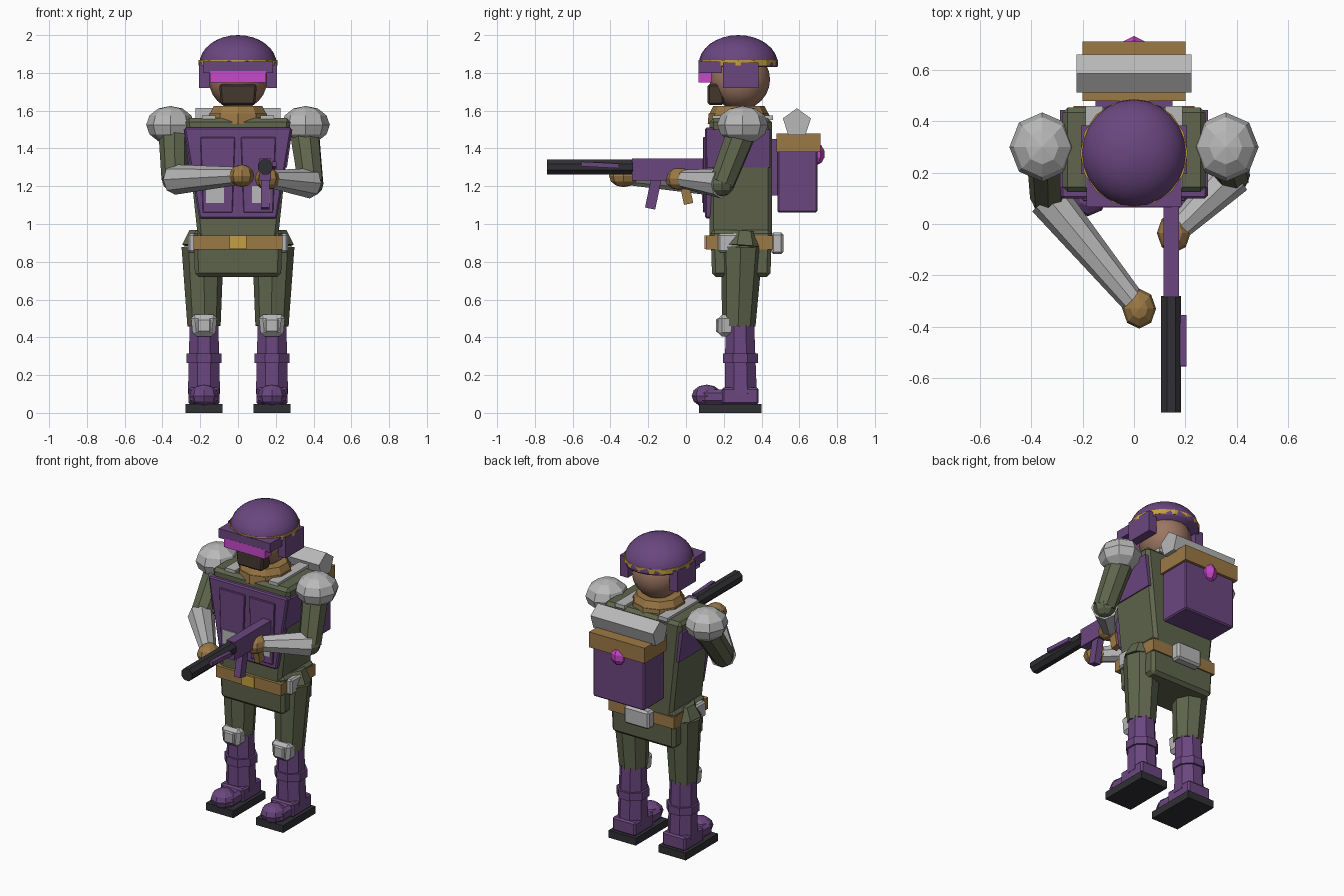
import bpy, bmesh
from math import pi, cos, sin, radians
from mathutils import Vector, Matrix

old = bpy.data.objects.get("Cube")
if old:
    bpy.data.objects.remove(old, do_unlink=True)


def colour(name, r, g, b):
    m = bpy.data.materials.new(name)
    m.use_nodes = True
    m.diffuse_color = (r, g, b, 1)
    shader = next(n for n in m.node_tree.nodes if n.type == 'BSDF_PRINCIPLED')
    shader.inputs["Base Color"].default_value = (r, g, b, 1)
    shader.inputs["Roughness"].default_value = 0.8
    return m


PURPLE = colour("purple", .145, .062, .215)
OLIVE = colour("olive", .115, .13, .073)
GREY = colour("light grey", .48, .48, .48)
TAN = colour("tan leather", .33, .19, .06)
PINK = colour("bright pink", .58, .065, .6)
SKIN = colour("skin", .33, .18, .12)
DARK = colour("near black", .03, .03, .035)
GOLD = colour("gold", .56, .34, .05)
BROWN = colour("dark brown", .06, .04, .028)


def finish(name, bm, mat, bevel=0, smooth=False):
    bmesh.ops.recalc_face_normals(bm, faces=bm.faces)
    mesh = bpy.data.meshes.new(name)
    bm.to_mesh(mesh)
    bm.free()
    mesh.materials.append(mat)
    ob = bpy.data.objects.new(name, mesh)
    bpy.context.collection.objects.link(ob)
    if bevel:
        mod = ob.modifiers.new("bevel", 'BEVEL')
        mod.width = bevel
        mod.segments = 1
    for p in mesh.polygons:
        p.use_smooth = smooth
    return ob


def box(name, xs, ys, zs, mat, bevel=0, taper=(1, 1), tilt=0):
    """Box between limits; taper scales the bottom in x and y, tilt turns it about x."""
    bm = bmesh.new()
    bmesh.ops.create_cube(bm, size=1)
    mid = Vector([(a + b) / 2 for a, b in (xs, ys, zs)])
    size = [abs(b - a) for a, b in (xs, ys, zs)]
    for v in bm.verts:
        if v.co.z < 0:
            v.co.x *= taper[0]
            v.co.y *= taper[1]
        v.co = Vector([c * s for c, s in zip(v.co, size)])
    bm.transform(Matrix.Translation(mid) @ Matrix.Rotation(radians(tilt), 4, 'X'))
    return finish(name, bm, mat, bevel)


def tube(name, start, end, r0, r1, sides, mat, turn=0, bevel=0):
    """Tapered prism from start to end."""
    a, b = Vector(start), Vector(end)
    bm = bmesh.new()
    bmesh.ops.create_cone(bm, cap_ends=True, segments=sides, radius1=r0, radius2=r1,
                          depth=(b - a).length)
    rot = (b - a).to_track_quat('Z', 'Y').to_matrix().to_4x4()
    bm.transform(Matrix.Translation((a + b) / 2) @ rot @ Matrix.Rotation(turn, 4, 'Z'))
    return finish(name, bm, mat, bevel)


def ball(name, centre, radii, mat, sides=8, rings=6, smooth=False, floor=None):
    """Ellipsoid, optionally cut flat at height floor."""
    bm = bmesh.new()
    bmesh.ops.create_uvsphere(bm, u_segments=sides, v_segments=rings, radius=1)
    bm.transform(Matrix.Translation(centre) @ Matrix.Diagonal((*radii, 1)))
    if floor is not None:
        cut = bmesh.ops.bisect_plane(bm, geom=bm.verts[:] + bm.edges[:] + bm.faces[:],
                                     plane_co=(0, 0, floor), plane_no=(0, 0, -1),
                                     clear_outer=True)["geom_cut"]
        bmesh.ops.edgeloop_fill(bm, edges=[e for e in cut if isinstance(e, bmesh.types.BMEdge)])
    return finish(name, bm, mat, 0, smooth)


def across(w):
    return (-w, w)


# Torso, vest and pelvis
box("torso", across(.28), (.125, .455), (.88, 1.56), OLIVE, .02, (.74, 1))
box("vest_sides", across(.288), (.11, .445), (1.3, 1.5), PURPLE, 0, (.9, 1))
box("chest_plate", across(.285), (.1, .15), (1.03, 1.51), PURPLE, .008, (.72, 1))
for s in (-1, 1):
    box("chest_panel", (s * .015, s * .2), (.09, .105), (1.06, 1.46), PURPLE, .004, (.85, 1))
    box("chest_pocket", (s * .075, s * .17), (.084, .1), (1.11, 1.2), GREY)
    box("shoulder_strap", (s * .12, s * .19), (.14, .46), (1.55, 1.575), GREY)
    box("hip_pouch", (s * .19, s * .265), (.17, .28), (.85, .95), GREY, .01)
box("pelvis", across(.235), (.13, .455), (.72, .97), OLIVE, .02, (.97, .95))
box("belt", across(.235), (.107, .46), (.865, .94), TAN)
box("buckle", across(.045), (.098, .115), (.867, .938), GOLD)
box("rear_pouch", across(.09), (.45, .515), (.84, .955), GREY, .012)

# Head and helmet
tube("collar", (0, .28, 1.53), (0, .28, 1.585), .165, .16, 10, TAN)
tube("collar_top", (0, .28, 1.585), (0, .28, 1.625), .155, .135, 10, TAN)
ball("head", (0, .285, 1.765), (.155, .16, .16), SKIN, 16, 12, True)
box("face_mask", across(.1), (.115, .2), (1.63, 1.74), BROWN, .01, (.9, 1))
ball("helmet", (0, .277, 1.845), (.205, .21, .155), PURPLE, 24, 16, True, 1.83)
tube("helmet_band", (0, .277, 1.838), (0, .277, 1.868), .21, .21, 16, GOLD)
box("helmet_brim", across(.185), (.066, .19), (1.8, 1.86), PURPLE)
box("visor", across(.148), (.065, .135), (1.75, 1.81), PINK)
for s in (-1, 1):
    box("ear_guard", (s * .15, s * .207), (.195, .385), (1.72, 1.855), PURPLE)

# Backpack and bedroll
box("backpack", across(.185), (.485, .695), (1.06, 1.4), PURPLE, .008)
box("backpack_flap", across(.2), (.48, .712), (1.38, 1.48), TAN)
box("backpack_harness", across(.15), (.44, .5), (1.15, 1.45), PURPLE)
ball("backpack_gem", (0, .69, 1.37), (.053, .045, .058), PINK, 6, 5)
roll = [(.587 + .078 * sin(i * 2 * pi / 5), 1.535 + .078 * cos(i * 2 * pi / 5)) for i in range(5)]
bm = bmesh.new()
end = bm.faces.new([bm.verts.new((-.225, y, z)) for y, z in roll])
other = bmesh.ops.extrude_face_region(bm, geom=[end], use_keep_orig=True)["geom"]
for v in other:
    if isinstance(v, bmesh.types.BMVert):
        v.co.x = .225
finish("bedroll", bm, GREY)

# Legs and boots
for s in (-1, 1):
    x = s * .18
    tube("thigh", (x, .28, .46), (s * .187, .295, .88), .088, .112, 8, OLIVE, pi / 8)
    tube("thigh_top", (s * .187, .295, .88), (s * .18, .3, .96), .112, .08, 8, OLIVE, pi / 8)
    box("knee_pad", (x - .07, x + .07), (.17, .27), (.405, .52), GREY, .02, (.85, 1))
    box("knee_plate", (x - .036, x + .036), (.158, .18), (.425, .5), GREY, .008)
    tube("boot_shaft", (x, .29, .1), (x, .285, .47), .092, .082, 8, PURPLE, pi / 8)
    tube("boot_strap", (x, .288, .265), (x, .288, .315), .1, .1, 8, PURPLE, pi / 8)
    box("boot_heel", (x - .083, x + .083), (.19, .385), (.045, .135), PURPLE, .01)
    box("boot_foot", (x - .075, x + .075), (.08, .25), (.045, .125), PURPLE, .02)
    ball("boot_toe", (x, .11, .09), (.078, .08, .06), PURPLE, 8, 6)
    box("boot_sole", (x - .098, x + .098), (.068, .4), (0, .048), DARK)

# Arms: shoulder, elbow and hand points of each side
arms = {
    "right": ((-.34, .3, 1.5), (-.335, .1, 1.235), (.02, -.33, 1.255)),
    "left": ((.35, .3, 1.5), (.385, .19, 1.215), (.155, -.035, 1.24)),
}
for side, (shoulder, elbow, hand) in arms.items():
    s = -1 if side == "right" else 1
    ball(side + "_shoulder_pad", (s * .358, .3, 1.525), (.128, .135, .1), GREY, 8, 6)
    tube(side + "_upper_arm", shoulder, elbow, .082, .07, 8, OLIVE)
    ball(side + "_elbow", elbow, (.068, .068, .068), OLIVE)
    tube(side + "_forearm", elbow, hand, .08, .046, 8, GREY)
    ball(side + "_hand", hand, (.066, .078, .06), TAN)

# Rifle
gx = .145
box("rifle_body", (gx - .03, gx + .03), (-.285, .1), (1.23, 1.348), PURPLE)
tube("rifle_barrel", (gx, -.735, 1.302), (gx, -.28, 1.302), .042, .042, 8, DARK, pi / 8)
box("rifle_side_rail", (gx + .035, gx + .06), (-.555, -.355), (1.3, 1.325), PURPLE, 0, (1, 1), -3)
box("rifle_magazine", (gx - .022, gx + .022), (-.2, -.145), (1.08, 1.25), PURPLE, 0, (1, 1), -12)
box("rifle_grip", (gx - .02, gx + .02), (-.025, .025), (1.105, 1.24), TAN, 0, (1, 1), 12)
